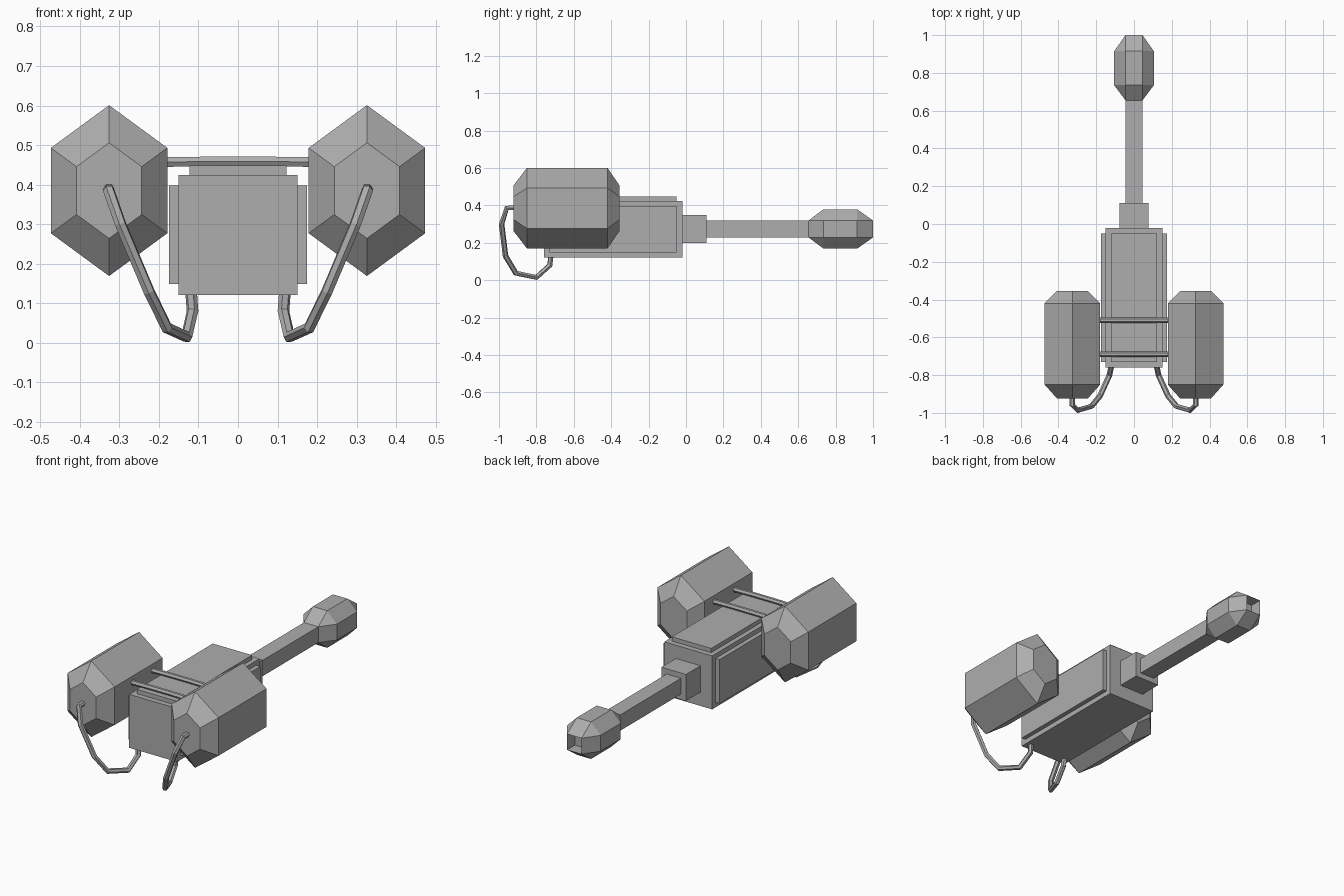
import bpy, bmesh, math

if "Cube" in bpy.data.objects:
    bpy.data.objects.remove(bpy.data.objects["Cube"])

# Dark grey metal for every part
METAL = bpy.data.materials.new("dark_grey_metal")
METAL.diffuse_color = (.42, .42, .42, 1)
METAL.use_nodes = True
METAL.node_tree.nodes["Principled BSDF"].inputs["Base Color"].default_value = METAL.diffuse_color


def link(name, data):
    data.materials.append(METAL)
    ob = bpy.data.objects.new(name, data)
    bpy.context.collection.objects.link(ob)
    return ob


def add_mesh(name, bm):
    bmesh.ops.remove_doubles(bm, verts=bm.verts, dist=1e-5)
    bmesh.ops.recalc_face_normals(bm, faces=bm.faces)
    me = bpy.data.meshes.new(name)
    bm.to_mesh(me)
    bm.free()
    return link(name, me)


def box(name, lo, hi):
    bm = bmesh.new()
    bmesh.ops.create_cube(bm, size=1)
    for v in bm.verts:
        for i in range(3):
            v.co[i] = (lo[i] + hi[i]) / 2 + v.co[i] * (hi[i] - lo[i])
    return add_mesh(name, bm)


def loft(name, sections):
    """Skin a list of (y, [(x, z), ...]) sections and cap both ends."""
    bm = bmesh.new()
    rings = [[bm.verts.new((x, y, z)) for x, z in pts] for y, pts in sections]
    n = len(rings[0])
    for a, b in zip(rings, rings[1:]):
        for i in range(n):
            j = (i + 1) % n
            bm.faces.new((a[i], a[j], b[j], b[i]))
    bm.faces.new(rings[0])
    bm.faces.new(rings[-1])
    return add_mesh(name, bm)


def tube(name, points, radius):
    cu = bpy.data.curves.new(name, 'CURVE')
    cu.dimensions = '3D'
    cu.bevel_depth = radius
    cu.bevel_resolution = 1
    cu.use_fill_caps = True
    sp = cu.splines.new('POLY')
    sp.use_smooth = False
    sp.points.add(len(points) - 1)
    for p, co in zip(sp.points, points):
        p.co = (*co, 1)
    return link(name, cu)


# Receiver body with raised panels
box("body", (-.15, -.76, .121), (.15, -.02, .424))
box("top_panel", (-.123, -.73, .41), (.123, -.05, .448))
box("side_panels", (-.175, -.73, .149), (.175, -.05, .398))

# Barrel and collar
AXIS = .274
box("collar", (-.077, -.03, AXIS - .075), (.077, .11, AXIS + .075))
box("barrel", (-.045, .10, AXIS - .045), (.045, .66, AXIS + .045))


# Muzzle: octagon tapering to squares, with a recessed bore
def octagon(w, c=.045):
    return [(x, AXIS + z) for x, z in ((w, -c), (w, c), (c, w), (-c, w),
                                       (-w, c), (-w, -c), (-c, -w), (c, -w))]


loft("muzzle", [(.655, octagon(.045)), (.735, octagon(.105)), (.915, octagon(.105)),
                (1.0, octagon(.045)), (.93, octagon(.045))])


# Hexagonal tanks and their hoses, mirrored left and right
def hexagon(cx, s):
    return [(cx + .17 * s * math.sin(k * math.pi / 3),
             .385 + .216 * s * math.cos(k * math.pi / 3)) for k in range(6)]


HOSE = [(.327, -.91, .388), (.327, -.958, .386), (.297, -.986, .30), (.225, -.965, .13),
        (.18, -.91, .038), (.13, -.80, .015), (.115, -.728, .08), (.119, -.722, .135)]
for side, s in (("left", -1), ("right", 1)):
    cx = .326 * s
    loft("tank_" + side, [(-.923, hexagon(cx, .56)), (-.85, hexagon(cx, 1)),
                          (-.42, hexagon(cx, 1)), (-.355, hexagon(cx, .56))])
    tube("hose_" + side, [(x * s, y, z) for x, y, z in HOSE], .015)

# Slightly arched rods joining the tanks
for i, y in enumerate((-.51, -.69)):
    tube(f"tank_rod_{i}", [(-.19, y, .457), (-.06, y, .459), (.06, y, .459), (.19, y, .457)], .014)
